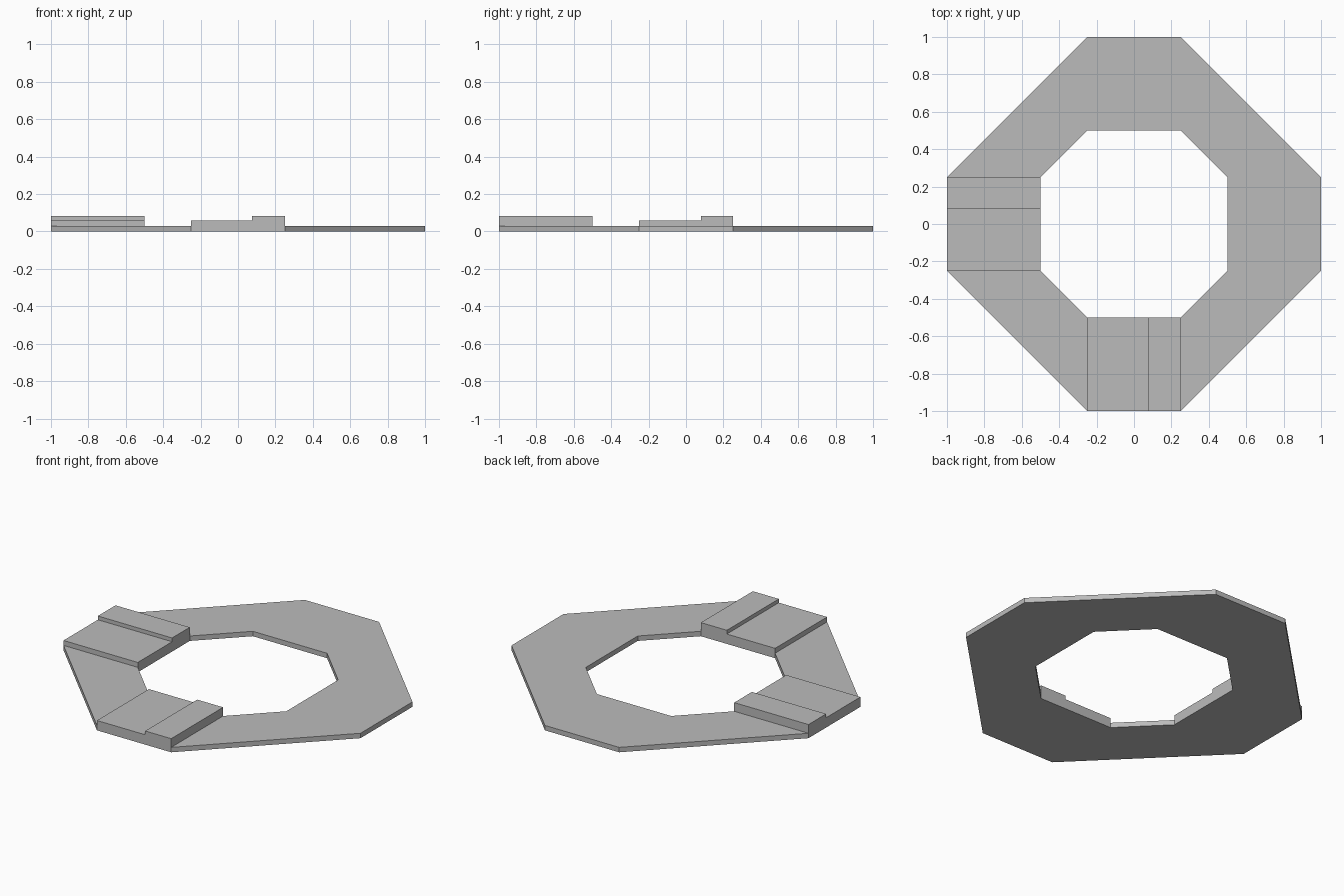
import bpy, bmesh
from math import pi
from mathutils import Matrix, Vector

cube = bpy.data.objects.get("Cube")
if cube:
    bpy.data.objects.remove(cube, do_unlink=True)

grey = bpy.data.materials.new("plain grey")
grey.use_nodes = True
colour = (0.5, 0.5, 0.5, 1)
grey.diffuse_color = colour
grey.node_tree.nodes["Principled BSDF"].inputs["Base Color"].default_value = colour

BASE, STEP, TOP = 0.03, 0.06, 0.083   # heights of ring, low step, high step
HALF, INNER, OUTER = 0.25, 0.5, 1.0   # half side width, hole and rim distance


def add_object(name, bm):
    bmesh.ops.recalc_face_normals(bm, faces=bm.faces)
    mesh = bpy.data.meshes.new(name)
    bm.to_mesh(mesh)
    bm.free()
    mesh.materials.append(grey)
    obj = bpy.data.objects.new(name, mesh)
    bpy.context.collection.objects.link(obj)
    return obj


def octagon(d):
    """Corners of an octagon whose four straight sides lie at distance d."""
    corners = []
    for i in range(4):
        turn = Matrix.Rotation(i * pi / 2, 3, 'Z')
        corners += [turn @ Vector((d, s * HALF, 0)) for s in (-1, 1)]
    return corners


# Flat eight-sided ring
bm = bmesh.new()
loops = [[bm.verts.new(c + Vector((0, 0, z))) for c in octagon(d)]
         for d, z in ((OUTER, 0), (OUTER, BASE), (INNER, BASE), (INNER, 0))]
for a, b in zip(loops, loops[1:] + loops[:1]):
    for i in range(8):
        j = (i + 1) % 8
        bm.faces.new((a[i], a[j], b[j], b[i]))
bmesh.ops.dissolve_limit(bm, angle_limit=0.01, verts=bm.verts, edges=bm.edges)
add_object("octagonal_ring", bm)


def stepped_block(name, ridge, mirror):
    """Two-level block on the front side; mirror swaps it onto the right side."""
    profile = [(-HALF, BASE), (HALF, BASE), (HALF, TOP),
               (ridge, TOP), (ridge, STEP), (-HALF, STEP)]
    bm = bmesh.new()
    face = bm.faces.new([bm.verts.new((x, -OUTER, z)) for x, z in profile])
    new = bmesh.ops.extrude_face_region(bm, geom=[face])["geom"]
    bmesh.ops.translate(bm, vec=(0, OUTER - INNER, 0),
                        verts=[g for g in new if isinstance(g, bmesh.types.BMVert)])
    if mirror:
        for v in bm.verts:
            v.co.x, v.co.y = v.co.y, v.co.x
    add_object(name, bm)


# Stepped blocks on two neighbouring sides
stepped_block("front_block", 0.075, False)
stepped_block("right_block", 0.08, True)
